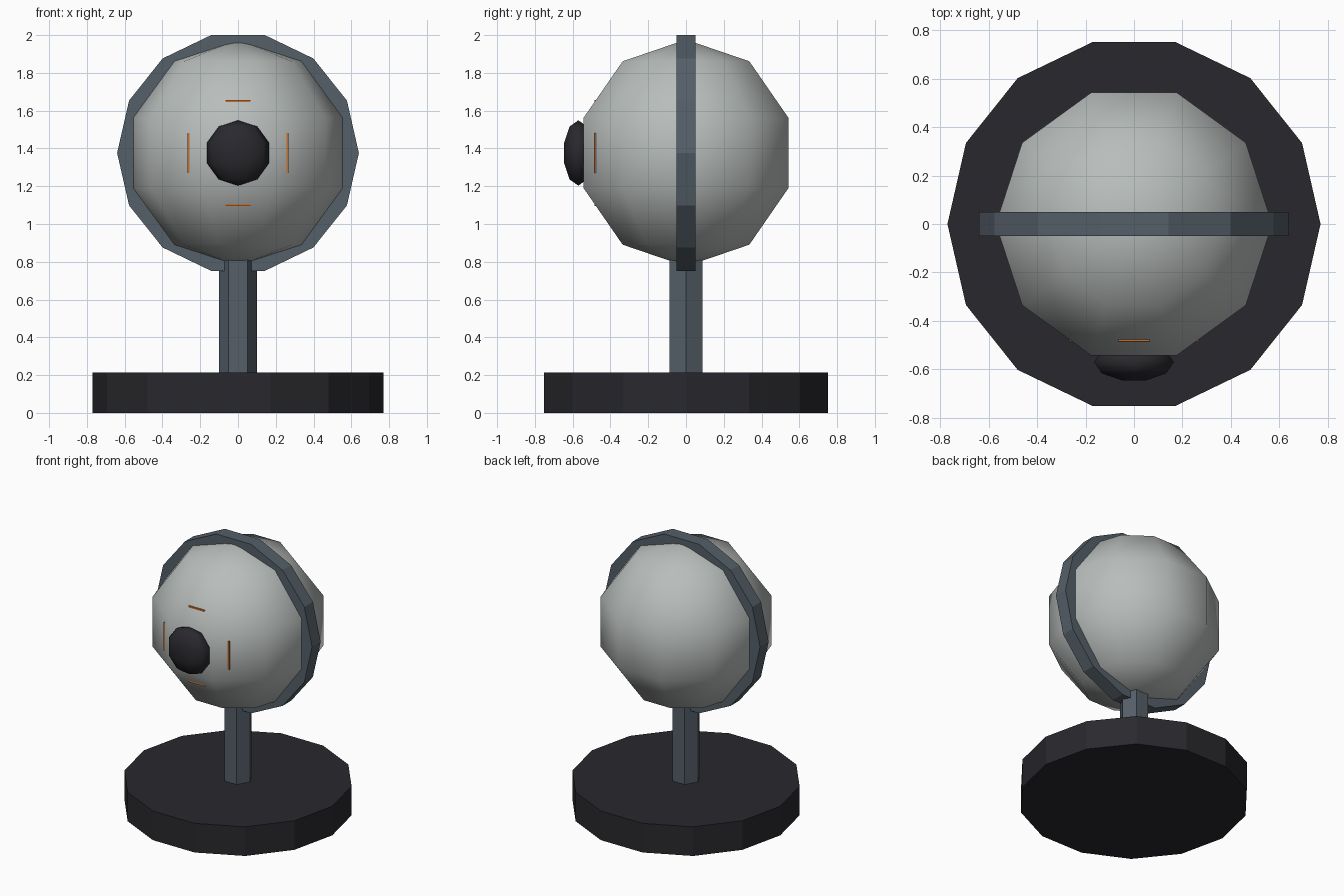
import bpy, bmesh
from math import sin, cos, pi, radians
from mathutils import Matrix

if "Cube" in bpy.data.objects:
    bpy.data.objects.remove(bpy.data.objects["Cube"])

HEAD_Z = 1.376


def material(name, rgb):
    m = bpy.data.materials.new(name)
    m.diffuse_color = (*rgb, 1)
    m.use_nodes = True
    m.node_tree.nodes["Principled BSDF"].inputs["Base Color"].default_value = m.diffuse_color
    return m


DARK = material("dark", (0.022, 0.022, 0.027))
SLATE = material("slate", (0.09, 0.115, 0.14))
SHELL = material("shell", (0.48, 0.51, 0.50))
ORANGE = material("orange", (0.55, 0.16, 0.03))


def finish(bm, name, mat, matrix, smooth=False):
    bmesh.ops.transform(bm, matrix=matrix, verts=bm.verts)
    bmesh.ops.recalc_face_normals(bm, faces=bm.faces)
    for f in bm.faces:
        f.smooth = smooth
    me = bpy.data.meshes.new(name)
    bm.to_mesh(me)
    bm.free()
    me.materials.append(mat)
    ob = bpy.data.objects.new(name, me)
    bpy.context.collection.objects.link(ob)
    return ob


def lathe(name, profile, sides, mat, matrix=Matrix(), smooth=False, poles=None):
    """Revolve (radius, z) points about z, first corner on +x; close with caps or pole points."""
    bm = bmesh.new()
    rings = [[bm.verts.new((r * cos(2 * pi * i / sides), r * sin(2 * pi * i / sides), z))
              for i in range(sides)] for r, z in profile]
    for a, b in zip(rings, rings[1:]):
        for i in range(sides):
            j = (i + 1) % sides
            bm.faces.new((a[i], a[j], b[j], b[i]))
    for k, ring in enumerate((rings[0], rings[-1])):
        if poles:
            tip = bm.verts.new((0, 0, poles[k]))
            for i in range(sides):
                bm.faces.new((ring[i], ring[(i + 1) % sides], tip))
        else:
            bm.faces.new(ring)
    return finish(bm, name, mat, matrix, smooth)


def ball(name, centre, size, mat):
    lats = [radians(a) for a in (-54, -18, 18, 54)]
    lathe(name, [(cos(a), sin(a)) for a in lats], 10, mat,
          Matrix.Translation(centre) @ Matrix.Diagonal((*size, 1)), True, (-1, 1))


def box(name, lo, hi, mat):
    bm = bmesh.new()
    bmesh.ops.create_cube(bm, size=1)
    mid = [(a + b) / 2 for a, b in zip(lo, hi)]
    size = [b - a for a, b in zip(lo, hi)]
    finish(bm, name, mat, Matrix.Translation(mid) @ Matrix.Diagonal((*size, 1)))


# Stand
lathe("base", [(0.77, 0), (0.77, 0.215)], 14, DARK)
lathe("post", [(0.1, 0.2), (0.1, 0.83)], 6, SLATE)

# Head with its upright band
ball("head", (0, 0, HEAD_Z), (0.6, 0.6, 0.6), SHELL)
lathe("band", [(0.64, -0.05), (0.64, 0.05)], 14, SLATE,
      Matrix.Translation((0, 0, HEAD_Z)) @ Matrix.Rotation(pi / 2, 4, 'X'))

# Lens
ball("lens", (0, -0.57, HEAD_Z), (0.173, 0.083, 0.173), DARK)

# Thin marks around the lens, mostly sunk into the head
for s, side, level in ((-1, "left", "lower"), (1, "right", "upper")):
    xs = sorted((s * 0.24, s * 0.267))
    box(side + "_mark", (xs[0], -0.485, HEAD_Z - 0.105),
        (xs[1], -0.44, HEAD_Z + 0.105), ORANGE)
    zs = sorted((HEAD_Z + s * 0.25, HEAD_Z + s * 0.281))
    box(level + "_mark", (-0.065, -0.485, zs[0]), (0.065, -0.44, zs[1]), ORANGE)
